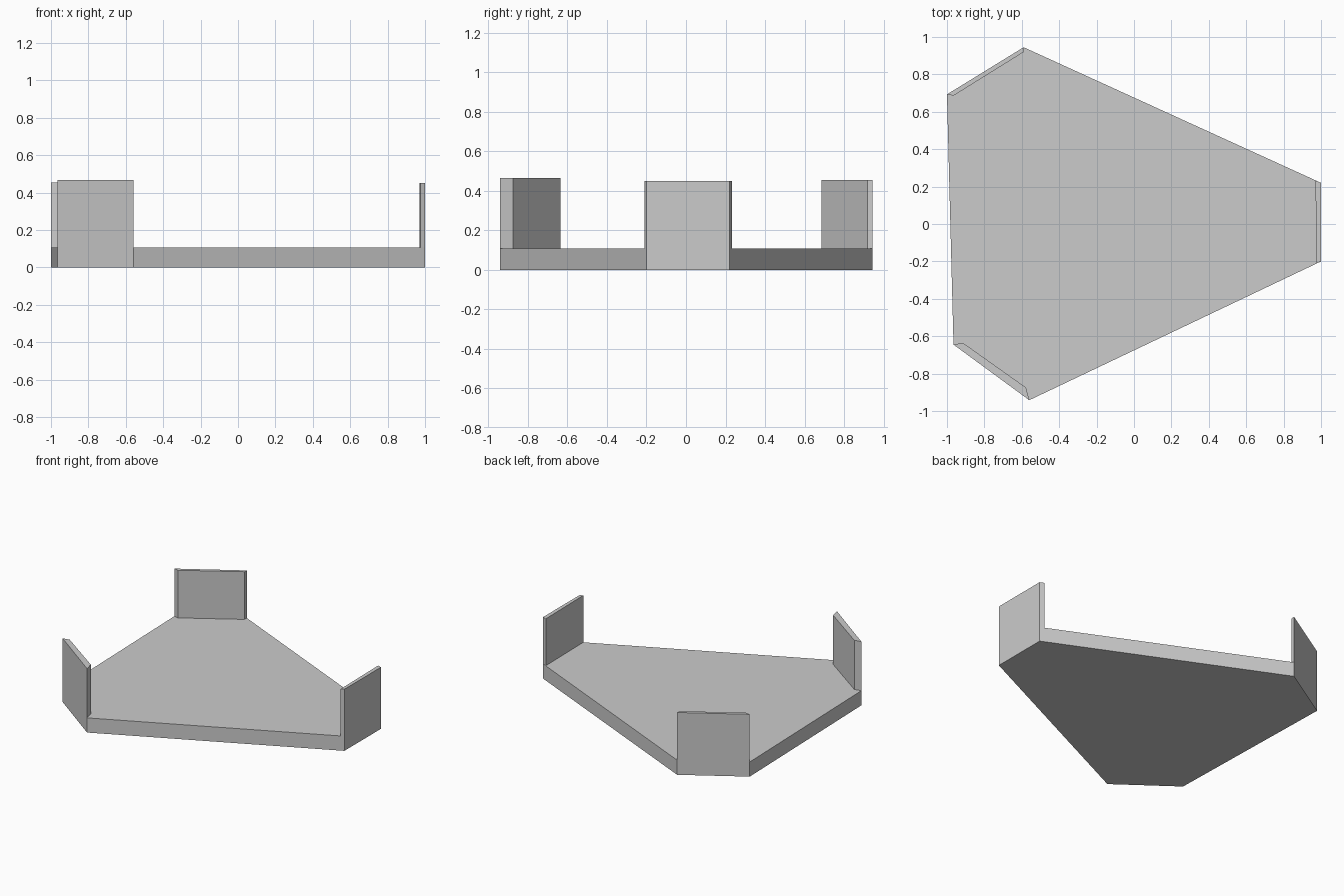
import bpy, bmesh

if "Cube" in bpy.data.objects:
    bpy.data.objects.remove(bpy.data.objects["Cube"])

PLATE_TOP = 0.107


def prism(name, outline, z0, z1):
    """Extrude a counter-clockwise outline from z0 to z1."""
    bm = bmesh.new()
    base = bm.faces.new([bm.verts.new((x, y, z0)) for x, y in outline])
    ext = bmesh.ops.extrude_face_region(bm, geom=[base], use_keep_orig=True)
    top = [v for v in ext["geom"] if isinstance(v, bmesh.types.BMVert)]
    bmesh.ops.translate(bm, verts=top, vec=(0, 0, z1 - z0))
    bmesh.ops.recalc_face_normals(bm, faces=bm.faces)
    mesh = bpy.data.meshes.new(name)
    bm.to_mesh(mesh)
    bm.free()
    obj = bpy.data.objects.new(name, mesh)
    bpy.context.collection.objects.link(obj)
    return obj


# Plate corners
back_a, back_b = (-0.59, 0.945), (-1.0, 0.693)
front_a, front_b = (-0.965, -0.645), (-0.56, -0.942)
right_a, right_b = (1.0, -0.20), (1.0, 0.22)

# Six-sided base plate
prism("base_plate", [back_a, back_b, front_a, front_b, right_a, right_b], 0, PLATE_TOP)

# Upright tabs on the three short edges: outer edge, inner edge, height
tabs = {
    "back_tab": ([back_a, back_b, (-0.965, 0.686), (-0.592, 0.918)], 0.455),
    "front_tab": ([front_a, front_b, (-0.577, -0.875), (-0.915, -0.635)], 0.466),
    "right_tab": ([right_a, right_b, (0.97, 0.233), (0.977, -0.21)], 0.45),
}
for name, (outline, height) in tabs.items():
    prism(name, outline, PLATE_TOP, height)
